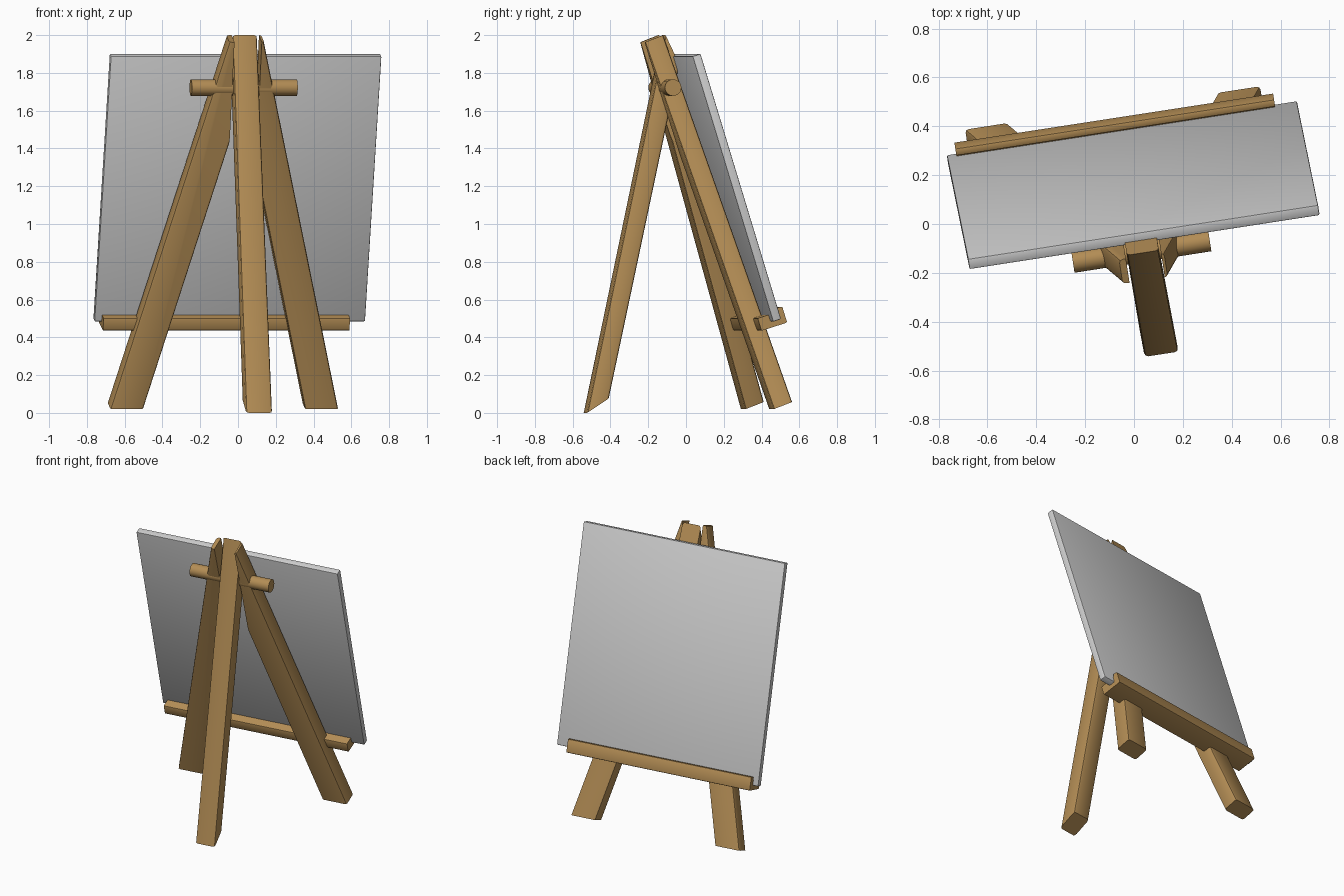
import bpy, bmesh, math
from mathutils import Vector as V

if "Cube" in bpy.data.objects:
    bpy.data.objects.remove(bpy.data.objects["Cube"])

YAW = math.radians(8.75)
TILT = math.radians(17.4)
U = V((math.cos(YAW), math.sin(YAW), 0))            # across the easel
B = V((-math.sin(YAW), math.cos(YAW), 0))           # towards the board side
N = B * math.cos(TILT) + V((0, 0, math.sin(TILT)))  # out of the board face
S = -B * math.sin(TILT) + V((0, 0, math.cos(TILT))) # up the board


def material(name, rgb):
    m = bpy.data.materials.new(name)
    m.diffuse_color = (*rgb, 1)
    m.use_nodes = True
    m.node_tree.nodes["Principled BSDF"].inputs["Base Color"].default_value = m.diffuse_color
    return m


WOOD = material("warm wood", (0.45, 0.265, 0.09))
GREY = material("light grey", (0.62, 0.62, 0.62))


def finish(name, bm, mat):
    bmesh.ops.recalc_face_normals(bm, faces=bm.faces)
    me = bpy.data.meshes.new(name)
    bm.to_mesh(me)
    bm.free()
    me.materials.append(mat)
    ob = bpy.data.objects.new(name, me)
    bpy.context.collection.objects.link(ob)
    bpy.context.view_layer.objects.active = ob
    ob.select_set(True)
    bpy.ops.object.shade_smooth_by_angle(angle=math.radians(35))
    ob.select_set(False)
    return ob


def loft(start, end, bevel=0.0, all_edges=False):
    """Solid between two matching outlines, with rounded long edges."""
    bm = bmesh.new()
    a = [bm.verts.new(p) for p in start]
    b = [bm.verts.new(p) for p in end]
    bm.faces.new(a)
    bm.faces.new(b[::-1])
    n = len(a)
    for i in range(n):
        bm.faces.new((a[i], b[i], b[(i + 1) % n], a[(i + 1) % n]))
    bmesh.ops.recalc_face_normals(bm, faces=bm.faces)
    if bevel:
        long_edges = [bm.edges.get((p, q)) for p, q in zip(a, b)]
        bmesh.ops.bevel(bm, geom=list(bm.edges) if all_edges else long_edges,
                        offset=bevel, segments=2, profile=0.5, affect='EDGES')
    return bm


def section(p, half, depth):
    """Four corners: front pair at p, back pair shifted by depth."""
    return [p - U * half, p + U * half, p + U * half + depth, p - U * half + depth]


# side legs, trimmed flush against the rear leg
mid = V((0.037, -0.12, 1.8))
depth = B * 0.099 + V((0, 0, 0.038))
for name, side, foot, top in (
        ("left_leg", -1, V((-0.588, 0.302, 0.02)), V((0.042, -0.231, 1.962))),
        ("right_leg", 1, V((0.443, 0.452, 0.02)), V((0.050, -0.231, 1.962)))):
    bm = loft(section(foot, 0.089, depth), section(top, 0.089, depth), 0.014)
    bmesh.ops.bisect_plane(bm, geom=bm.verts[:] + bm.edges[:] + bm.faces[:],
                           plane_co=mid + U * side * 0.073, plane_no=U * -side,
                           clear_outer=True)
    bmesh.ops.holes_fill(bm, edges=[e for e in bm.edges if e.is_boundary], sides=0)
    finish(name, bm, WOOD)

# rear leg with slanted ends
finish("rear_leg", loft(
    section(V((0.113, -0.533, 0.0)), 0.07, B * 0.117 + V((-0.004, 0, 0.078))),
    section(V((0.036, -0.118, 2.0)), 0.066, B * 0.075 + V((0, 0, -0.157))),
    0.014), WOOD)

# board
corner = V((0.76, 0.035, 1.888))
across, down, thick = V((-1.433, -0.221, 0)), V((-0.087, 0.4265, -1.405)), N * 0.045
top = [corner, corner + across, corner + across + thick, corner + thick]
finish("board", loft(top, [p + down for p in top], 0.006, True), GREY)

# tray with a front lip
profile = [(0, 0), (0.144, 0), (0.144, 0.09), (0.112, 0.09), (0.112, 0.069), (0, 0.069)]
right = [V((0.59, 0.40, 0.435)) + N * n + S * s for n, s in profile]
finish("tray", loft(right, [p - U * 1.32 for p in right], 0.007), WOOD)

# cross peg
a, b = V((-0.25, -0.156, 1.722)), V((0.31, -0.068, 1.722))
ring = [(B * math.cos(t) + V((0, 0, math.sin(t)))) * 0.044
        for t in (2 * math.pi * i / 24 for i in range(24))]
finish("cross_peg", loft([a + r for r in ring], [b + r for r in ring]), WOOD)
